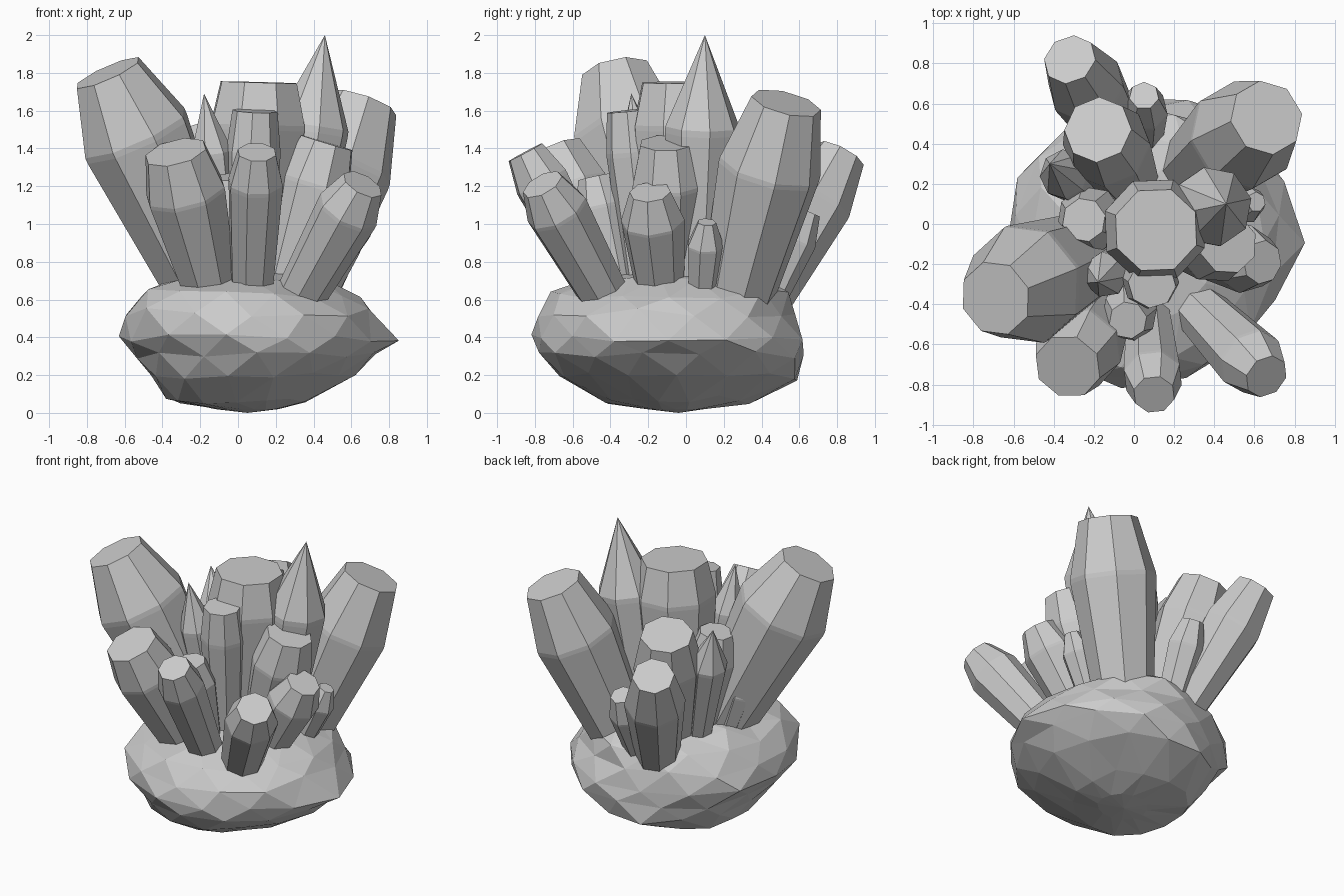
import bpy, bmesh, random
from math import sin, cos, pi
from mathutils import Vector

if "Cube" in bpy.data.objects:
    bpy.data.objects.remove(bpy.data.objects["Cube"])

random.seed(7)


def make_object(name, bm):
    bmesh.ops.recalc_face_normals(bm, faces=bm.faces)
    mesh = bpy.data.meshes.new(name)
    bm.to_mesh(mesh)
    bm.free()
    ob = bpy.data.objects.new(name, mesh)
    bpy.context.collection.objects.link(ob)
    return ob


def crystal(name, base, cap, t, r_base, r_shoulder, r_cap, sides=8):
    """Tapered prism from base to cap, widest at fraction t; r_cap 0 gives a point."""
    base, cap = Vector(base), Vector(cap)
    axis = cap - base
    u = axis.cross(Vector((0, 1, 0))).normalized()
    v = axis.normalized().cross(u)
    twist = random.uniform(0, 2 * pi / sides)
    bm = bmesh.new()

    def ring(f, r):
        c = base + axis * f
        return [bm.verts.new(c + r * (u * cos(twist + 2 * pi * i / sides)
                                      + v * sin(twist + 2 * pi * i / sides)))
                for i in range(sides)]

    # narrow band at the shoulder stands in for a worn edge
    rings = [ring(0, r_base), ring(t - 0.02, r_shoulder), ring(t + 0.005, r_shoulder)]
    if r_cap:
        rings.append(ring(1, r_cap))
        bm.faces.new(rings[-1])
    else:
        tip = bm.verts.new(cap)
        for i in range(sides):
            bm.faces.new((rings[-1][i], rings[-1][(i + 1) % sides], tip))
    bm.faces.new(rings[0])
    for a, b in zip(rings, rings[1:]):
        for i in range(sides):
            j = (i + 1) % sides
            bm.faces.new((a[i], a[j], b[j], b[i]))
    return make_object(name, bm)


# Faceted rock: jittered elliptical slices (z, x min, x max, y min, y max), triangulated
slices = [(0.02, -0.12, 0.22, -0.22, 0.10), (0.07, -0.40, 0.38, -0.45, 0.32),
          (0.19, -0.48, 0.62, -0.68, 0.58), (0.30, -0.57, 0.77, -0.79, 0.63),
          (0.40, -0.63, 0.84, -0.82, 0.63), (0.53, -0.62, 0.76, -0.82, 0.60),
          (0.63, -0.52, 0.66, -0.72, 0.54), (0.70, -0.36, 0.48, -0.50, 0.42),
          (0.74, -0.20, 0.30, -0.26, 0.24)]
n = 14
bm = bmesh.new()
rings = []
for k, (z, x0, x1, y0, y1) in enumerate(slices):
    ring = []
    for i in range(n):
        a = 2 * pi * (i + 0.5 * (k % 2)) / n
        j = random.uniform(0.96, 1.04)
        j *= 1 - 0.08 * max(0, cos(a + pi / 4)) ** 4      # flatter front right corner
        dz = random.uniform(-0.025, 0.025) if 0 < k < 8 else 0
        ring.append(bm.verts.new(((x0 + x1) / 2 + (x1 - x0) / 2 * cos(a) * j,
                                  (y0 + y1) / 2 + (y1 - y0) / 2 * sin(a) * j, z + dz)))
    rings.append(ring)
for k in range(len(rings) - 1):
    a, b = rings[k], rings[k + 1]
    for i in range(n):
        j = (i + 1) % n
        if k % 2 == 0:
            bm.faces.new((a[i], a[j], b[i]))
            bm.faces.new((a[j], b[j], b[i]))
        else:
            bm.faces.new((a[i], b[j], b[i]))
            bm.faces.new((a[i], a[j], b[j]))
for ring, z in ((rings[0], 0.0), (rings[-1], 0.75)):
    c = bm.verts.new((0.05, -0.04, z))
    for i in range(n):
        bm.faces.new((ring[i], ring[(i + 1) % n], c))
make_object("rock_base", bm)

# Large flat-topped crystals
crystal("crystal_left", (-0.15, -0.12, 0.60), (-0.69, -0.37, 1.80), 0.73, 0.20, 0.305, 0.19)
crystal("crystal_centre", (0.08, -0.02, 0.60), (0.11, -0.03, 1.75), 0.80, 0.19, 0.265, 0.215)
crystal("crystal_back_right", (0.30, 0.26, 0.57), (0.66, 0.53, 1.64), 0.68, 0.19, 0.275, 0.19)
crystal("crystal_back_left", (-0.02, 0.20, 0.60), (-0.18, 0.47, 1.49), 0.73, 0.15, 0.22, 0.17)
crystal("crystal_back", (-0.05, 0.38, 0.53), (-0.32, 0.82, 1.37), 0.70, 0.135, 0.195, 0.135)

# Medium flat-topped crystals around the front and right
crystal("crystal_front", (0.07, -0.42, 0.58), (0.10, -0.85, 1.38), 0.80, 0.11, 0.15, 0.105)
crystal("crystal_front_left", (-0.13, -0.36, 0.58), (-0.33, -0.71, 1.38), 0.74, 0.14, 0.22, 0.17)
crystal("crystal_front_right", (0.28, -0.38, 0.53), (0.66, -0.76, 1.21), 0.80, 0.125, 0.17, 0.115)
crystal("crystal_right", (0.22, -0.08, 0.60), (0.47, -0.10, 1.43), 0.74, 0.13, 0.20, 0.15)
crystal("crystal_front_centre", (0.05, -0.20, 0.60), (0.09, -0.30, 1.60), 0.78, 0.105, 0.145, 0.12)

# Small flat-topped crystals filling the gaps
crystal("crystal_right_low", (0.30, -0.13, 0.57), (0.64, -0.19, 1.17), 0.75, 0.12, 0.17, 0.11)
crystal("crystal_right_small", (0.42, 0.08, 0.57), (0.61, 0.11, 1.01), 0.72, 0.07, 0.10, 0.05, 7)
crystal("crystal_front_inner", (0.0, -0.34, 0.60), (-0.03, -0.48, 1.25), 0.76, 0.10, 0.14, 0.095)
crystal("crystal_left_inner", (-0.13, 0.02, 0.60), (-0.25, 0.02, 1.36), 0.74, 0.12, 0.17, 0.11)
crystal("crystal_back_small", (0.05, 0.40, 0.53), (0.05, 0.64, 1.07), 0.72, 0.09, 0.12, 0.075, 7)
crystal("crystal_left_small", (-0.26, -0.04, 0.58), (-0.41, -0.08, 1.08), 0.70, 0.07, 0.10, 0.05, 7)

# Pointed crystals
crystal("point_tall", (0.26, 0.06, 0.60), (0.46, 0.10, 2.00), 0.65, 0.13, 0.20, 0)
crystal("point_front_left", (-0.05, -0.16, 0.60), (-0.18, -0.29, 1.69), 0.71, 0.08, 0.115, 0, 7)
crystal("point_back_left", (-0.18, 0.13, 0.60), (-0.42, 0.30, 1.52), 0.70, 0.08, 0.125, 0)
